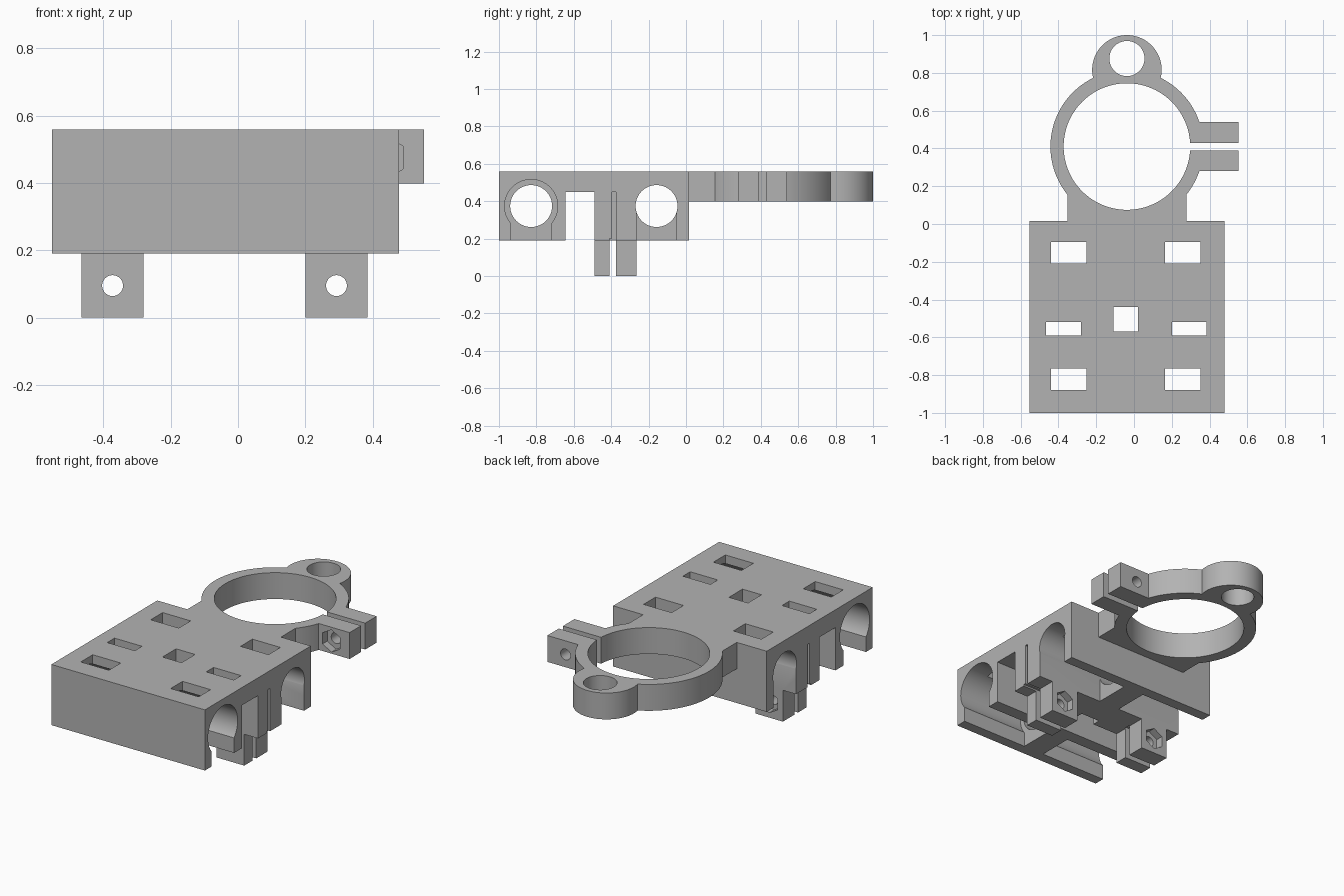
import bpy, bmesh, math
from mathutils import Matrix

cube = bpy.data.objects.get("Cube")
if cube:
    bpy.data.objects.remove(cube, do_unlink=True)

grey = bpy.data.materials.new("light grey plastic")
grey.use_nodes = True
grey.diffuse_color = (0.45, 0.45, 0.45, 1)
grey.node_tree.nodes["Principled BSDF"].inputs["Base Color"].default_value = (0.45, 0.45, 0.45, 1)

MID_X = -0.0375          # centre of the carriage and the ring
LEFT, RIGHT = 0.478, -0.553
BOTTOM, TOP = 0.19, 0.558


def make(name, bm):
    bmesh.ops.recalc_face_normals(bm, faces=bm.faces)
    mesh = bpy.data.meshes.new(name)
    bm.to_mesh(mesh)
    bm.free()
    mesh.materials.append(grey)
    ob = bpy.data.objects.new(name, mesh)
    bpy.context.collection.objects.link(ob)
    return ob


def box(x, y, z, name="cutter"):
    bm = bmesh.new()
    bmesh.ops.create_cube(bm, size=1)
    for v in bm.verts:
        for i, (lo, hi) in enumerate((x, y, z)):
            v.co[i] = lo if v.co[i] < 0 else hi
    return make(name, bm)


def cylinder(axis, a, b, span, r, sides=96, name="cutter"):
    """Cylinder along an axis; a and b are its centre on the other two axes."""
    bm = bmesh.new()
    bmesh.ops.create_cone(bm, cap_ends=True, segments=sides, radius1=r, radius2=r,
                          depth=span[1] - span[0])
    mid = sum(span) / 2
    turn, place = {
        "x": (Matrix.Rotation(math.pi / 2, 4, "Y"), (mid, a, b)),
        "y": (Matrix.Rotation(math.pi / 2, 4, "X"), (a, mid, b)),
        "z": (Matrix.Identity(4), (a, b, mid)),
    }[axis]
    bm.transform(Matrix.Translation(place) @ turn)
    return make(name, bm)


def combine(target, tool, operation="DIFFERENCE"):
    mod = target.modifiers.new("bool", "BOOLEAN")
    mod.operation, mod.solver, mod.object = operation, "EXACT", tool
    bpy.context.view_layer.objects.active = target
    bpy.ops.object.modifier_apply(modifier=mod.name)
    bpy.data.objects.remove(tool, do_unlink=True)


def smooth(ob):
    bpy.ops.object.select_all(action="DESELECT")
    ob.select_set(True)
    bpy.context.view_layer.objects.active = ob
    bpy.ops.object.shade_smooth_by_angle(angle=math.radians(25))


# Carriage: side profile pushed along x
profile = [(-1, BOTTOM), (-0.643, BOTTOM), (-0.643, 0.45), (-0.49, 0.45),
           (-0.49, BOTTOM), (0.016, BOTTOM), (0.016, TOP), (-1, TOP)]
bm = bmesh.new()
face = bm.faces.new([bm.verts.new((RIGHT, y, z)) for y, z in profile])
side = bmesh.ops.extrude_face_region(bm, geom=[face])["geom"]
bmesh.ops.translate(bm, vec=(LEFT - RIGHT, 0, 0),
                    verts=[g for g in side if isinstance(g, bmesh.types.BMVert)])
carriage = make("carriage", bm)

# Belt clamp tabs below the carriage
TABS = [(-0.465, -0.28), (0.2, 0.385)]
for tab in TABS:
    combine(carriage, box(tab, (-0.49, -0.265), (0, 0.3)), "UNION")

# Bearing pockets at both ends, a thinner rod bore between them
ENDS = [(-0.7, MID_X - 0.07), (MID_X + 0.07, 0.7)]
for y in (-0.828, -0.1575):
    combine(carriage, cylinder("x", y, 0.374, (-0.7, 0.7), 0.112))
    for span in ENDS:
        combine(carriage, cylinder("x", y, 0.374, span, 0.142))
        combine(carriage, box(span, (y - 0.1075, y + 0.1075), (0.1, 0.35)))

# Belt slots with small teeth, screw holes and nut traps
for tab, span in zip(TABS, [(-0.7, -0.275), (0.195, 0.7)]):
    combine(carriage, box(span, (-0.396, -0.375), (-0.1, 0.45)))
    combine(carriage, box(span, (-0.41, -0.38), (-0.1, 0.2)))
    for i in range(4):
        x = tab[0] + 0.02 + i * 0.04
        combine(carriage, box((x, x + 0.02), (-0.41, -0.385), (0.15, 0.23)))
    x = sum(tab) / 2
    combine(carriage, cylinder("y", x, 0.095, (-0.6, -0.2), 0.031, 48))
    combine(carriage, cylinder("y", x, 0.095, (-0.31, -0.2), 0.066, 6))

# Openings through the top plate
for x in (-0.345, 0.258):
    for y in (-0.823, -0.153):
        combine(carriage, box((x - 0.094, x + 0.094), (y - 0.057, y + 0.057), (0.3, 0.7)))
for tab in TABS:
    combine(carriage, box(tab, (-0.59, -0.52), (0.3, 0.7)))
combine(carriage, box((-0.108, 0.02), (-0.57, -0.44), (0.1, 0.7)))
smooth(carriage)

# Ring clamp: ring, neck, ears and rear lobe
Z = (0.398, TOP)
CY = 0.41
ring = cylinder("z", MID_X, CY, Z, 0.405, 128, "ring_clamp")
combine(ring, box((-0.352, 0.277), (-0.05, 0.3), Z), "UNION")
combine(ring, cylinder("z", MID_X, 0.816, Z, 0.184), "UNION")
combine(ring, box((0.2, 0.553), (0.28, 0.54), Z), "UNION")
combine(ring, cylinder("z", MID_X, CY, (0.2, 0.8), 0.335, 128))
combine(ring, cylinder("z", MID_X, 0.876, (0.2, 0.8), 0.093))
combine(ring, box((0.1, 0.7), (0.39, 0.43), (0.2, 0.8)))
combine(ring, box((-0.8, 0.8), (-0.3, 0.016), (0.2, 0.8)))
combine(ring, cylinder("y", 0.431, 0.475, (0.2, 0.7), 0.033, 48))
combine(ring, cylinder("y", 0.431, 0.475, (0.2, 0.325), 0.068, 6))
smooth(ring)
